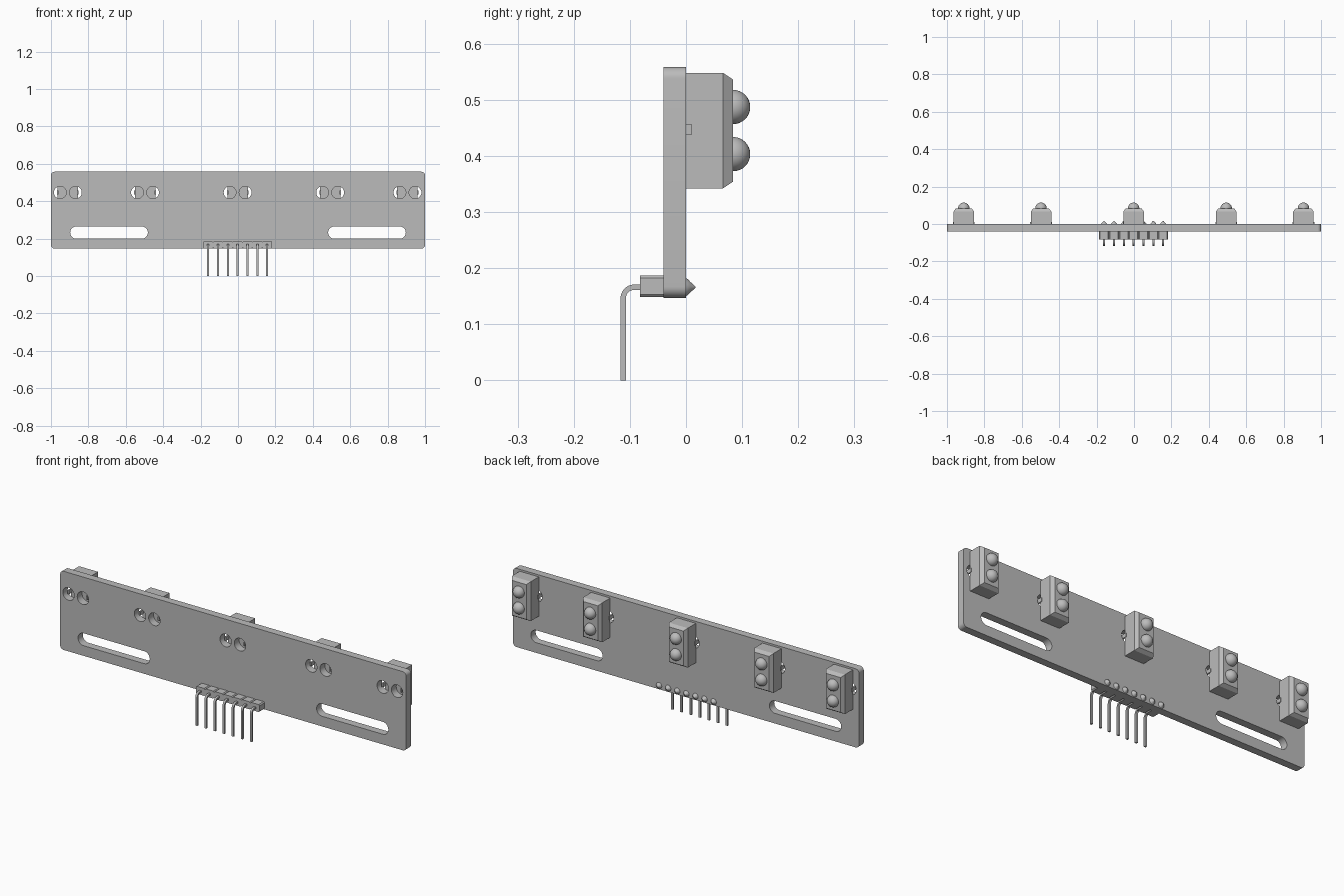
import bpy, bmesh, math
from mathutils import Vector, Matrix

cube = bpy.data.objects.get("Cube")
if cube:
    bpy.data.objects.remove(cube, do_unlink=True)

grey = bpy.data.materials.new("plain grey")
grey.use_nodes = True
grey.diffuse_color = (0.5, 0.5, 0.5, 1)
grey.node_tree.nodes["Principled BSDF"].inputs["Base Color"].default_value = (0.5, 0.5, 0.5, 1)

SHIFT = -0.002
SENSORS = [SHIFT + x for x in (-0.908, -0.495, 0, 0.495, 0.908)]
PINS = [SHIFT + 0.0526 * i for i in range(-3, 4)]
PIN_Z = 0.166


def add_object(name, mesh, smooth=False):
    obj = bpy.data.objects.new(name, mesh)
    bpy.context.collection.objects.link(obj)
    mesh.materials.clear()
    mesh.materials.append(grey)
    if smooth:
        bpy.ops.object.select_all(action='DESELECT')
        obj.select_set(True)
        bpy.context.view_layer.objects.active = obj
        bpy.ops.object.shade_smooth_by_angle(angle=math.radians(35))
    return obj


def from_bmesh(name, bm, smooth=False):
    bmesh.ops.recalc_face_normals(bm, faces=bm.faces)
    mesh = bpy.data.meshes.new(name)
    bm.to_mesh(mesh)
    bm.free()
    return add_object(name, mesh, smooth)


def add_box(bm, lo, hi):
    lo, hi = Vector(lo), Vector(hi)
    matrix = Matrix.Translation((lo + hi) / 2) @ Matrix.Diagonal((*(hi - lo), 1))
    return bmesh.ops.create_cube(bm, size=1, matrix=matrix)["verts"]


def rounded_rect(x0, x1, z0, z1, r, steps=8):
    """Outline of a rectangle with round corners."""
    points = []
    corners = ((x1 - r, z1 - r), (x0 + r, z1 - r), (x0 + r, z0 + r), (x1 - r, z0 + r))
    for quarter, (cx, cz) in enumerate(corners):
        for i in range(steps + 1):
            a = (quarter + i / steps) * math.pi / 2
            points.append((cx + r * math.cos(a), cz + r * math.sin(a)))
    return points


# Board with two slots and a pair of round holes per sensor
outlines = [rounded_rect(-1, 1, 0.147, 0.558, 0.02)]
for side in (-1, 1):
    x0, x1 = sorted((side * 0.482, side * 0.897))
    outlines.append(rounded_rect(x0, x1, 0.2, 0.265, 0.0324))
for x in SENSORS:
    for side in (-1, 1):
        cx = x + side * 0.0415
        outlines.append([(cx + 0.033 * math.cos(math.tau * i / 32),
                          0.447 + 0.033 * math.sin(math.tau * i / 32)) for i in range(32)])
curve = bpy.data.curves.new("board_outline", 'CURVE')
curve.dimensions = '2D'
curve.fill_mode = 'BOTH'
curve.extrude = 0.02
for outline in outlines:
    spline = curve.splines.new('POLY')
    spline.points.add(len(outline) - 1)
    for point, (x, z) in zip(spline.points, outline):
        point.co = (x, z, 0, 1)
    spline.use_cyclic_u = True
helper = bpy.data.objects.new("board_outline", curve)
bpy.context.collection.objects.link(helper)
bpy.context.view_layer.update()
board_mesh = bpy.data.meshes.new_from_object(
    helper.evaluated_get(bpy.context.evaluated_depsgraph_get()))
bpy.data.objects.remove(helper, do_unlink=True)
board_mesh.transform(Matrix.Translation((0, -0.02, 0)) @ Matrix.Rotation(math.pi / 2, 4, 'X'))
bm = bmesh.new()
bm.from_mesh(board_mesh)
bmesh.ops.remove_doubles(bm, verts=bm.verts, dist=0.00001)
from_bmesh("board", bm, smooth=True)

for n, x in enumerate(SENSORS, 1):
    # Sensor housing with a chamfered rear face
    bm = bmesh.new()
    add_box(bm, (x - 0.055, 0, 0.342), (x + 0.055, 0.066, 0.548))
    rear = max(bm.faces, key=lambda f: f.calc_center_median().y)
    ring = bmesh.ops.extrude_face_region(bm, geom=[rear])["geom"]
    bmesh.ops.delete(bm, geom=[rear], context='FACES_ONLY')
    for v in (g for g in ring if isinstance(g, bmesh.types.BMVert)):
        v.co.y = 0.084
        v.co.x += 0.013 if v.co.x < x else -0.013
        v.co.z += 0.012 if v.co.z < 0.445 else -0.012
    from_bmesh(f"sensor_housing_{n}", bm)

    # Emitter and receiver domes
    bm = bmesh.new()
    for z in (0.403, 0.487):
        bmesh.ops.create_uvsphere(bm, u_segments=32, v_segments=16, radius=0.0305,
                                  matrix=Matrix.Translation((x, 0.084, z)))
    from_bmesh(f"sensor_domes_{n}", bm, smooth=True)

    # Short leads standing in the board holes
    bm = bmesh.new()
    for side in (-1, 1):
        cx = x + side * 0.054
        add_box(bm, (cx - 0.004, -0.025, 0.437), (cx + 0.004, 0.01, 0.457))
    from_bmesh(f"sensor_leads_{n}", bm)

# Header strip: one chamfered block per pin
bm = bmesh.new()
for x in PINS:
    add_box(bm, (x - 0.0263, -0.082, 0.148), (x + 0.0263, -0.04, 0.187))
along = [e for e in bm.edges if abs(e.verts[0].co.y - e.verts[1].co.y) > 0.01]
bmesh.ops.bevel(bm, geom=along, offset=0.005, segments=1, affect='EDGES')
from_bmesh("pin_header", bm)

# Bent square pins
path = [(-0.04, PIN_Z), (-0.092, PIN_Z)]
path += [(-0.092 - 0.02 * math.sin(a), PIN_Z - 0.02 + 0.02 * math.cos(a))
         for a in (math.pi / 2 * i / 6 for i in range(1, 7))]
path.append((-0.112, 0))
bm = bmesh.new()
for x in PINS:
    rings = []
    for i, (y, z) in enumerate(path):
        before, after = path[max(i - 1, 0)], path[min(i + 1, len(path) - 1)]
        d = Vector((after[0] - before[0], after[1] - before[1])).normalized()
        if i == len(path) - 2:
            d = Vector((0, -1))
        side = Vector((0, -d.y, d.x)) * 0.0048
        rings.append([bm.verts.new(Vector((x + sx * 0.0055, y, z)) + side * sn)
                      for sx, sn in ((-1, -1), (1, -1), (1, 1), (-1, 1))])
    for a, b in zip(rings, rings[1:]):
        for k in range(4):
            bm.faces.new((a[k], a[k - 1], b[k - 1], b[k]))
    bm.faces.new(rings[0])
    bm.faces.new(rings[-1])
from_bmesh("header_pins", bm, smooth=True)

# Pointed solder joints on the rear
profile = [(0.016, 0), (0.0145, 0.003), (0.009, 0.008), (0.004, 0.014), (0.001, 0.017)]
bm = bmesh.new()
for x in PINS:
    rings = [[bm.verts.new((x + r * math.cos(math.tau * i / 20), y,
                            PIN_Z + r * math.sin(math.tau * i / 20))) for i in range(20)]
             for r, y in profile]
    for a, b in zip(rings, rings[1:]):
        for k in range(20):
            bm.faces.new((a[k], a[k - 1], b[k - 1], b[k]))
    bm.faces.new(rings[0])
    bm.faces.new(rings[-1])
from_bmesh("solder_joints", bm, smooth=True)
